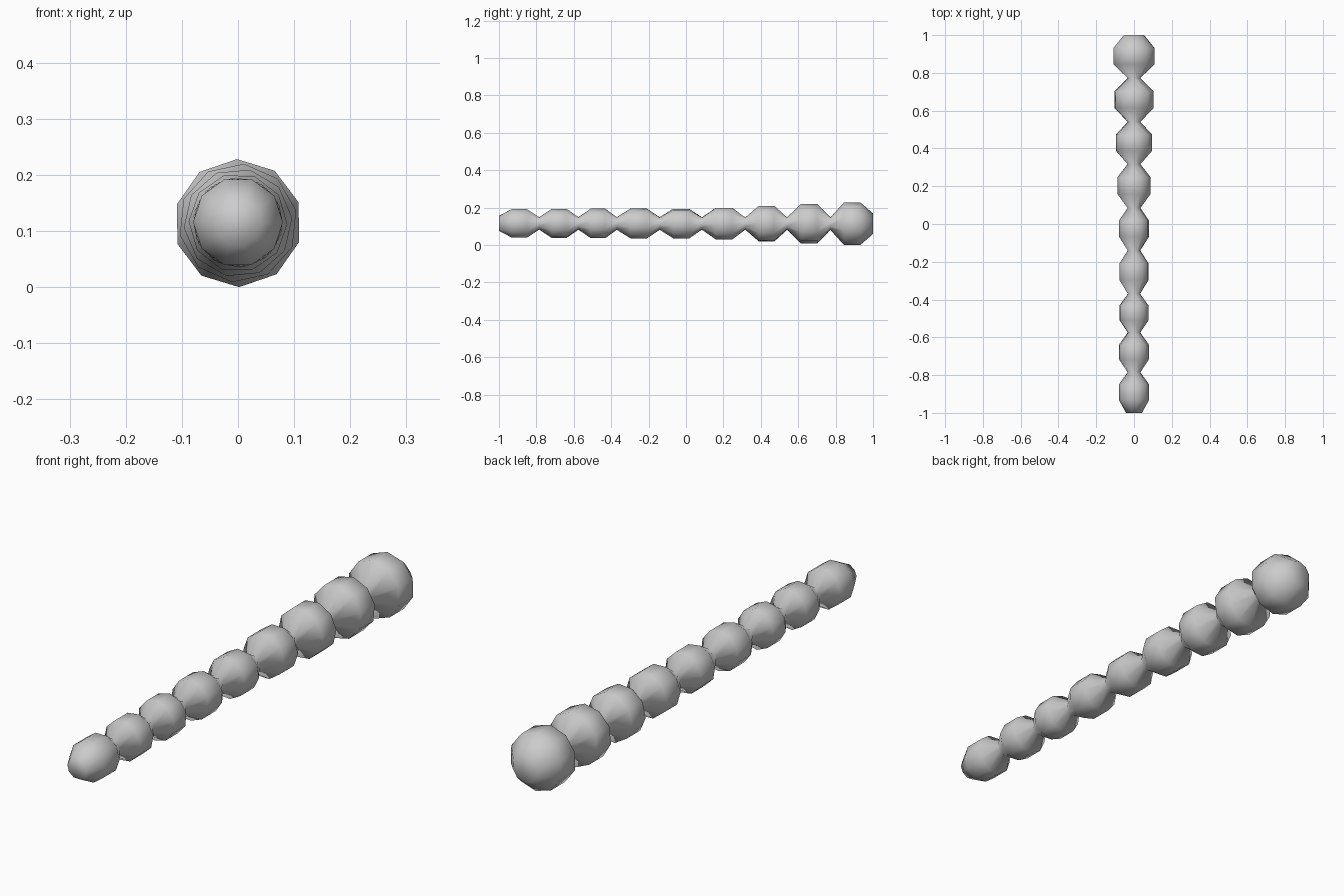
import bpy, bmesh, math

if "Cube" in bpy.data.objects:
    bpy.data.objects.remove(bpy.data.objects["Cube"])

SIDES = 10
# boundaries between beads along y, and the radius of each bead
necks = [-1.0, -0.785, -0.575, -0.37, -0.14, 0.085, 0.317, 0.54, 0.772, 1.0]
radii = [0.08, 0.079, 0.079, 0.08, 0.08, 0.088, 0.097, 0.106, 0.114]

# lathe profile: narrow waist, then a blunt flat-sided bulge for each bead
profile = [(necks[0], 0.042)]
for i, r in enumerate(radii):
    a, b = necks[i], necks[i + 1]
    profile.append((a + (b - a) * 0.32, r))
    profile.append((a + (b - a) * 0.70, r))
    profile.append((b, 0.055 if i == len(radii) - 1 else 0.034))

# bead chain
bm = bmesh.new()
rings = []
for k, (y, r) in enumerate(profile):
    z = 0.1155 - 0.001 * (y + 1)
    twist = math.pi / SIDES * (k // 3 % 2)
    twist = 0.12 * (k // 3) if k % 3 else 0.12 * (k // 3 - 0.5)
    rings.append([bm.verts.new((r * math.cos(twist + 2 * math.pi * j / SIDES), y,
                                z + r * math.sin(twist + 2 * math.pi * j / SIDES)))
                  for j in range(SIDES)])
for p, q in zip(rings, rings[1:]):
    for j in range(SIDES):
        n = (j + 1) % SIDES
        bm.faces.new((p[j], p[n], q[n], q[j]))
# domed-looking blunt end caps
bm.faces.new(rings[0])
bm.faces.new(rings[-1])
bmesh.ops.recalc_face_normals(bm, faces=bm.faces)
for f in bm.faces:
    f.smooth = True
mesh = bpy.data.meshes.new("bead_chain")
bm.to_mesh(mesh)
bm.free()
obj = bpy.data.objects.new("bead_chain", mesh)
bpy.context.collection.objects.link(obj)

# rest on the ground
low = min(v.co.z for v in mesh.vertices)
for v in mesh.vertices:
    v.co.z -= low
